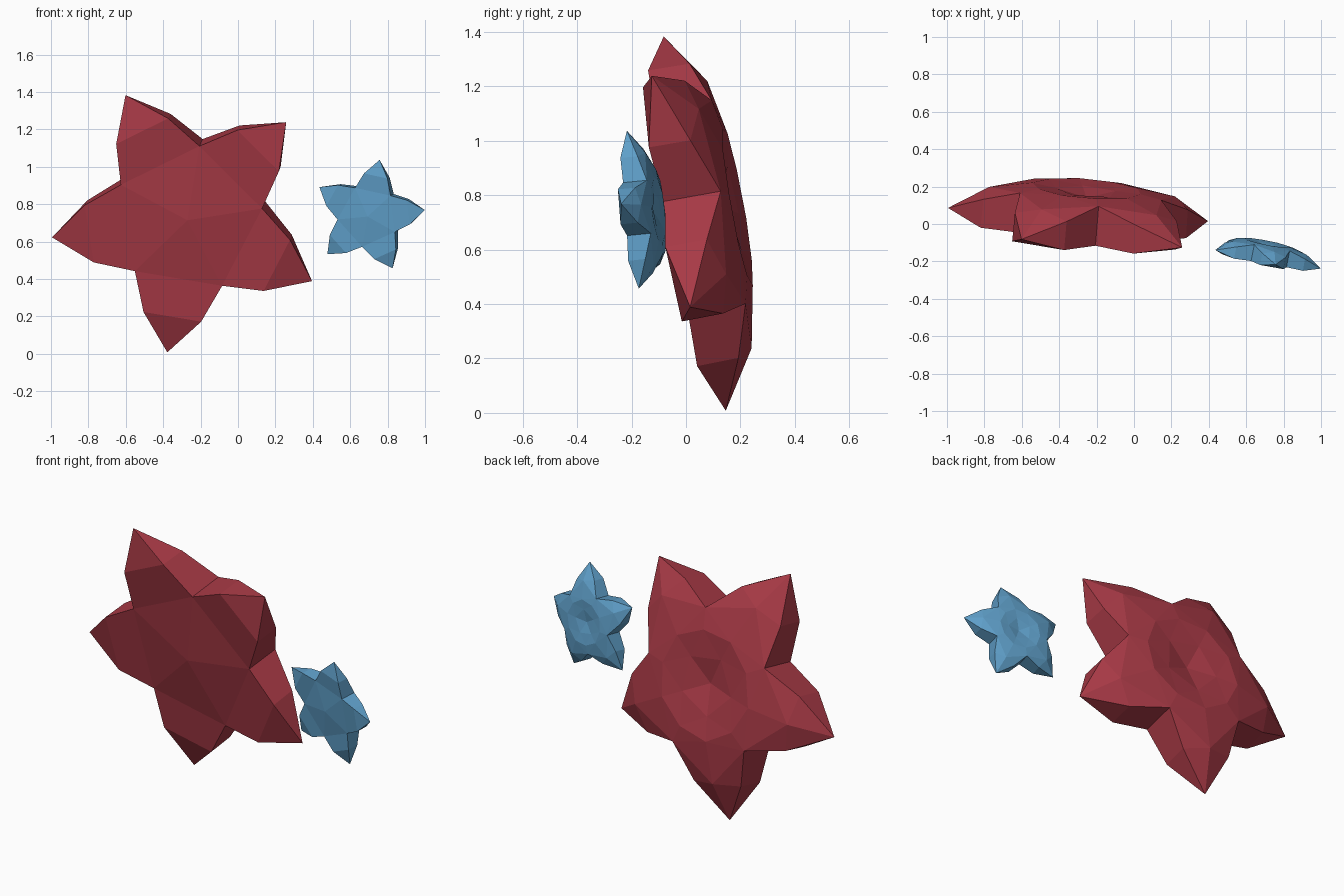
import bpy, bmesh, math
from mathutils import Vector

if "Cube" in bpy.data.objects:
    bpy.data.objects.remove(bpy.data.objects["Cube"])


def material(name, color):
    m = bpy.data.materials.new(name)
    m.diffuse_color = (*color, 1)
    m.use_nodes = True
    m.node_tree.nodes["Principled BSDF"].inputs["Base Color"].default_value = m.diffuse_color
    return m


def star(name, centre, back_normal, tip_angle, size, mat):
    """Puffed five-armed star; the profile is given for a tip radius of 0.742."""
    n = Vector(back_normal).normalized()
    a = math.radians(tip_angle)
    # in-plane axis towards the first tip
    u = Vector((math.cos(a), 0, math.sin(a)))
    u = (u - n * u.dot(n)).normalized()
    v = n.cross(u)
    bm = bmesh.new()

    def vert(r, deg, off):
        t = math.radians(deg)
        p = u * (r * math.cos(t)) + v * (r * math.sin(t)) + n * off
        return bm.verts.new(Vector(centre) + p * size)

    def ring(r, start, off):
        return [vert(r, start + 72 * i, off) for i in range(5)]

    tip = ring(0.742, 0, 0)
    # front and back outline points beside each tip, and the notches between arms
    lf, rf = ring(0.558, 16.3, -0.06), ring(0.558, -16.3, -0.06)
    lb, rb = ring(0.555, 16.3, 0.095), ring(0.555, -16.3, 0.095)
    nf, nb = ring(0.403, 36, -0.05), ring(0.403, 36, 0.165)
    # back ridge, cushion ring and dimple
    ridge = ring(0.53, 0, 0.137)
    ca, cn = ring(0.30, 0, 0.185), ring(0.29, 36, 0.185)
    dim = ring(0.17, 0, 0.17)
    front, back = vert(0, 0, -0.08), vert(0, 0, 0.135)
    for i in range(5):
        p, q = i - 1, (i + 1) % 5
        for f in (
            # front
            (tip[i], lf[i], rf[i]), (lf[i], nf[i], nf[p], rf[i]),
            (front, nf[p], nf[i]),
            # side walls
            (tip[i], lf[i], lb[i]), (tip[i], rf[i], rb[i]),
            (lf[i], nf[i], nb[i], lb[i]), (rf[i], nf[p], nb[p], rb[i]),
            # back of the arm
            (tip[i], lb[i], ridge[i]), (tip[i], rb[i], ridge[i]),
            (lb[i], nb[i], ridge[i]), (rb[i], nb[p], ridge[i]),
            (ridge[i], nb[i], ca[i]), (ridge[i], nb[p], ca[i]),
            (nb[i], cn[i], ca[i]), (nb[p], cn[p], ca[i]),
            # dimple
            (ca[i], cn[i], dim[i]), (ca[q], cn[i], dim[q]),
            (cn[i], dim[i], dim[q]), (dim[i], dim[q], back),
        ):
            bm.faces.new(f)
    bmesh.ops.recalc_face_normals(bm, faces=bm.faces)
    me = bpy.data.meshes.new(name)
    bm.to_mesh(me)
    bm.free()
    me.materials.append(mat)
    ob = bpy.data.objects.new(name, me)
    bpy.context.collection.objects.link(ob)
    return ob


red = material("dark red", (0.39, 0.042, 0.061))
blue = material("sky blue", (0.114, 0.345, 0.58))
star("large_star", (-0.264, 0.008, 0.728), (0.081, 1, 0.179), 116.2, 1.0, red)
star("small_star", (0.699, -0.176, 0.737), (0.198, 1, 0.099), 77.7, 0.415, blue)
